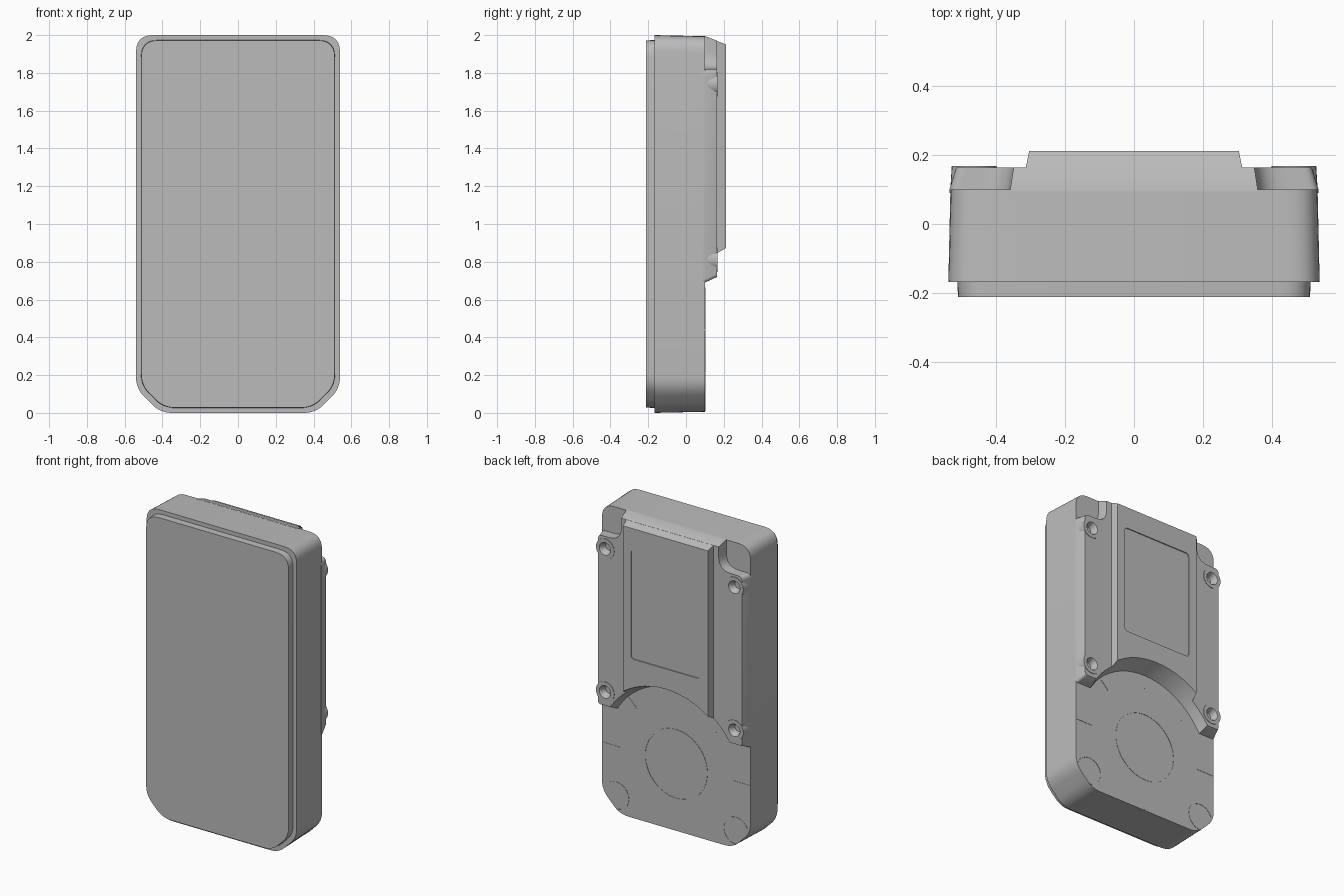
import bpy, bmesh
from math import sin, cos, pi, radians
from mathutils import Vector, Matrix

if "Cube" in bpy.data.objects:
    bpy.data.objects.remove(bpy.data.objects["Cube"], do_unlink=True)

grey = bpy.data.materials.new("plain grey")
grey.use_nodes = True
grey.diffuse_color = (0.5, 0.5, 0.5, 1)
grey.node_tree.nodes["Principled BSDF"].inputs["Base Color"].default_value = (0.5, 0.5, 0.5, 1)


def rounded(corners, steps=6):
    """Outline in x, z from (x, z, radius) corners, each rounded."""
    out = []
    for i, (x, z, r) in enumerate(corners):
        p = Vector((x, z))
        a = (Vector(corners[i - 1][:2]) - p).normalized()
        b = (Vector(corners[(i + 1) % len(corners)][:2]) - p).normalized()
        if r == 0:
            out.append(p)
            continue
        for k in range(steps + 1):
            t = k / steps
            out.append(p + a * r * (1 - t) ** 2 + b * r * t ** 2)
    return out


def mirrored(half):
    """Complete a right-hand half outline, listed bottom to top."""
    return half + [(-x, z, r) for x, z, r in reversed(half)]


def finish(bm, name):
    bmesh.ops.recalc_face_normals(bm, faces=bm.faces[:])
    mesh = bpy.data.meshes.new(name)
    bm.to_mesh(mesh)
    bm.free()
    mesh.materials.append(grey)
    ob = bpy.data.objects.new(name, mesh)
    bpy.context.collection.objects.link(ob)
    return ob


def loft(name, sections):
    """Solid through (y, outline) sections with equal point counts."""
    bm = bmesh.new()
    rings = [[bm.verts.new((p.x, y, p.y)) for p in pts] for y, pts in sections]
    for a, b in zip(rings, rings[1:]):
        for i in range(len(a)):
            j = (i + 1) % len(a)
            bm.faces.new((a[i], a[j], b[j], b[i]))
    bm.faces.new(rings[0])
    bm.faces.new(rings[-1])
    return finish(bm, name)


def circle(x, z, r, n=32):
    return [Vector((x + r * cos(2 * pi * i / n), z + r * sin(2 * pi * i / n))) for i in range(n)]


def cut(ob, cutter):
    mod = ob.modifiers.new("cut", "BOOLEAN")
    mod.operation = "DIFFERENCE"
    mod.solver = "EXACT"
    mod.object = cutter
    bpy.context.view_layer.objects.active = ob
    bpy.ops.object.modifier_apply(modifier=mod.name)


def smooth(ob):
    bpy.ops.object.select_all(action="DESELECT")
    ob.select_set(True)
    bpy.context.view_layer.objects.active = ob
    bpy.ops.object.shade_smooth_by_angle(angle=radians(25))


# Case and front panel share one outline, inset by d
def case_outline(d):
    return rounded(mirrored([(0.41 - d * 0.6, d, 0.06), (0.54 - d, 0.13 + d * 0.6, 0.06),
                             (0.54 - d, 2 - d, 0.09)]))


BACK, PLATE, PAD = 0.10, 0.165, 0.212
case = loft("case_body", [(-0.168, case_outline(0)), (BACK, case_outline(0.006))])
panel = loft("front_panel", [(-0.212, case_outline(0.028)), (-0.16, case_outline(0.026))])


# Raised back plate with notched top corners
def plate_outline(d):
    return rounded(mirrored([(0.537 - 0.02 * d, 0.69 + 0.03 * d, 0.02), (0.537 - 0.02 * d, 1.82, 0.03),
                             (0.36 - 0.01 * d, 1.82, 0.09), (0.36 - 0.01 * d, 1.995 - 0.025 * d, 0)]))


def pad_outline(d):
    x = 0.315 - 0.01 * d
    return rounded(mirrored([(x, 0.75, 0), (x, 1.97 - 0.02 * d, 0)]))


plate = loft("back_plate", [(BACK - 0.01, plate_outline(0)), (BACK, plate_outline(0)),
                            (PLATE, plate_outline(1))])
pad = loft("centre_pad", [(PLATE - 0.002, pad_outline(0)), (PAD, pad_outline(1))])

# Screw bosses
spots = [(s * 0.465, z) for s in (-1, 1) for z in (0.81, 1.74)]
bosses = [loft("screw_boss", [(BACK - 0.01, circle(x, z, 0.07)), (PLATE + 0.003, circle(x, z, 0.065))])
          for x, z in spots]

# Round recess with sloping wall, and screw holes
DIAL = 0.44
slope = 0.36
dial_cutter = loft("dial_cutter", [(y, circle(0, DIAL, 0.49 + slope * (y - BACK), 64))
                                   for y in (BACK - 0.03, PAD + 0.1)])
for ob in (plate, pad):
    cut(ob, dial_cutter)
for (x, z), boss in zip(spots, bosses):
    hole = loft("hole_cutter", [(0.125, circle(x, z, 0.025)), (0.15, circle(x, z, 0.03)),
                                (PLATE + 0.01, circle(x, z, 0.045))])
    cut(plate, hole)
    cut(boss, hole)
    bpy.data.objects.remove(hole, do_unlink=True)
bpy.data.objects.remove(dial_cutter, do_unlink=True)


# Shallow label recess on the pad
def label_outline(d):
    return rounded(mirrored([(0.25 - d, 1.10 + d, 0.025), (0.25 - d, 1.81 - d, 0.025)]))


label = loft("label_cutter", [(PAD - 0.006, label_outline(0.002)), (PAD + 0.02, label_outline(0))])
cut(pad, label)
bpy.data.objects.remove(label, do_unlink=True)


# Fine raised lines on the lower back
def arc_line(name, x, z, r, start, end, w=0.004, n=40):
    ang = [radians(start + (end - start) * i / n) for i in range(n + 1)]
    pts = [Vector((x + r * cos(a), z + r * sin(a))) for a in ang]
    pts += [Vector((x + (r - w) * cos(a), z + (r - w) * sin(a))) for a in reversed(ang)]
    return loft(name, [(BACK - 0.002, pts), (BACK + 0.002, pts)])


arc_line("dial_circle_upper", 0, DIAL, 0.225, 0, 180)
arc_line("dial_circle_lower", 0, DIAL, 0.225, 180, 360)
arc_line("corner_arc_left", 0.43, 0.12, 0.09, 20, 270)
arc_line("corner_arc_right", -0.43, 0.12, 0.09, -90, 160)

for angle, r0, r1 in ((0, 0.41, 0.53), (45, 0.40, 0.48), (90, 0.40, 0.46),
                      (135, 0.40, 0.48), (180, 0.41, 0.53), (270, 0.39, 0.43)):
    a = radians(angle)
    along, side = Vector((cos(a), sin(a))), Vector((-sin(a), cos(a))) * 0.003
    mid = Vector((0, DIAL))
    pts = [mid + along * r0 + side, mid + along * r1 + side, mid + along * r1 - side, mid + along * r0 - side]
    loft("dial_tick", [(BACK - 0.002, pts), (BACK + 0.002, pts)])

for ob in [case, panel, plate, pad] + bosses:
    smooth(ob)
